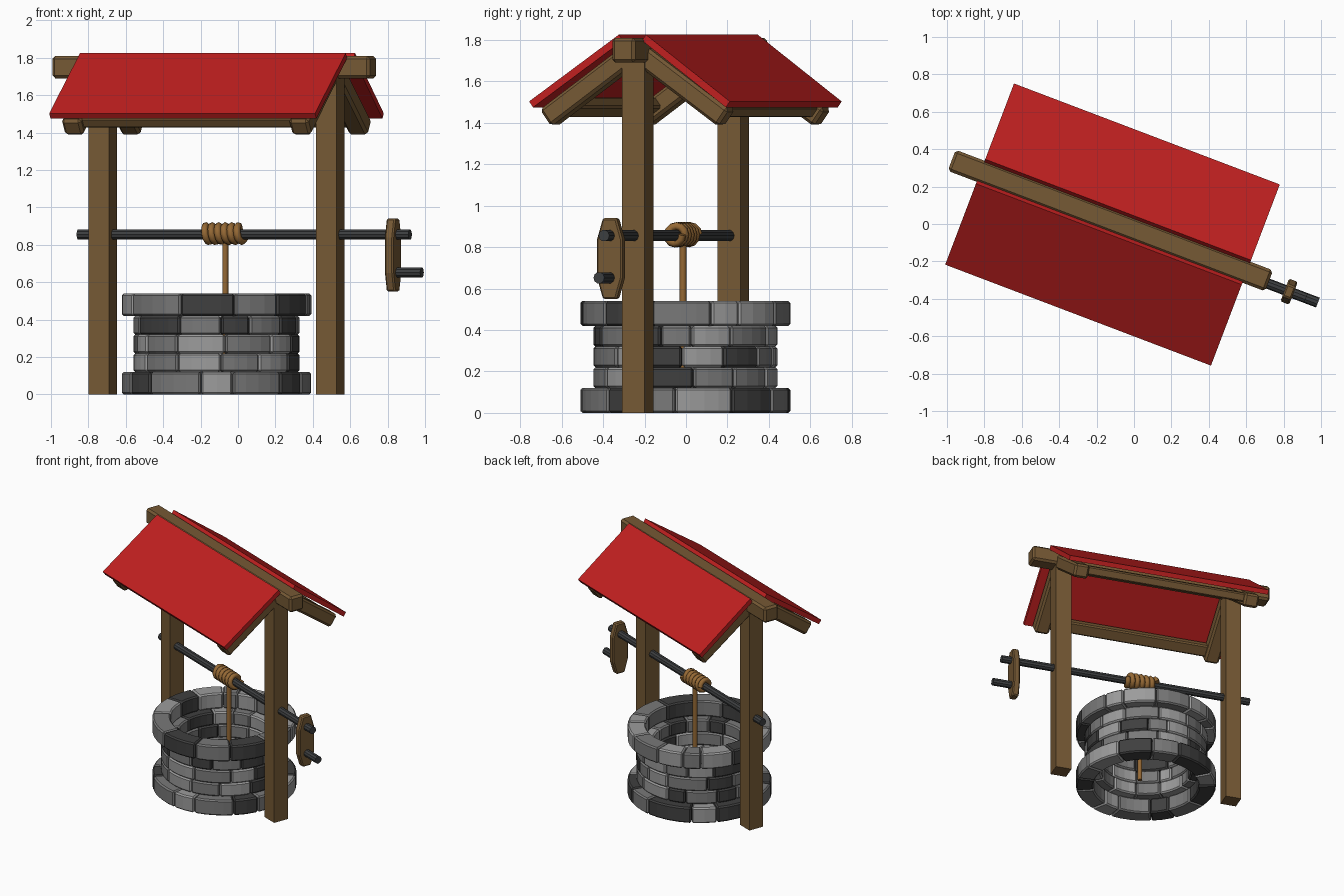
import bpy, bmesh, math, random
from mathutils import Matrix, Vector

if "Cube" in bpy.data.objects:
    bpy.data.objects.remove(bpy.data.objects["Cube"])

random.seed(7)
# The whole well is turned about z and shifted, parts are built in a local frame
FRAME = Matrix.Translation((-0.115, -0.003, 0)) @ Matrix.Rotation(math.radians(-20.8), 4, 'Z')


def material(name, rgb):
    m = bpy.data.materials.new(name)
    m.diffuse_color = (*rgb, 1)
    m.use_nodes = True
    m.node_tree.nodes["Principled BSDF"].inputs["Base Color"].default_value = m.diffuse_color
    return m


WOOD = material("wood", (0.18, 0.10, 0.035))
RED = material("red_roof", (0.53, 0.014, 0.014))
ROPE = material("rope", (0.30, 0.14, 0.035))
IRON = material("iron", (0.045, 0.048, 0.05))
STONES = [material("stone_dark", (0.05, 0.05, 0.05)),
          material("stone_mid", (0.19, 0.19, 0.19)),
          material("stone_light", (0.33, 0.33, 0.33))]


def finish(name, bm, mat, matrix=Matrix(), bevel=0):
    bmesh.ops.recalc_face_normals(bm, faces=bm.faces)
    me = bpy.data.meshes.new(name)
    bm.to_mesh(me)
    bm.free()
    ob = bpy.data.objects.new(name, me)
    bpy.context.collection.objects.link(ob)
    me.materials.append(mat)
    ob.matrix_world = FRAME @ matrix
    if bevel:
        b = ob.modifiers.new("bevel", 'BEVEL')
        b.width, b.segments, b.limit_method = bevel, 1, 'ANGLE'
        b.angle_limit = math.radians(40)
    return ob


def box(name, size, loc, mat, tilt=0, bevel=0):
    bm = bmesh.new()
    bmesh.ops.create_cube(bm, size=1)
    bmesh.ops.scale(bm, vec=size, verts=bm.verts)
    return finish(name, bm, mat, Matrix.Translation(loc) @ Matrix.Rotation(tilt, 4, 'X'), bevel)


def prism_x(name, profile, x0, x1, mat, bevel=0):
    """Extrude a (y, z) profile along local x."""
    bm = bmesh.new()
    face = bm.faces.new([bm.verts.new((x0, y, z)) for y, z in profile])
    ext = bmesh.ops.extrude_face_region(bm, geom=[face])
    bmesh.ops.translate(bm, vec=(x1 - x0, 0, 0),
                        verts=[v for v in ext["geom"] if isinstance(v, bmesh.types.BMVert)])
    return finish(name, bm, mat, bevel=bevel)


def rod_x(name, x0, x1, z, r, mat, sides=10):
    ring = [(r * math.cos(i * math.tau / sides), z + r * math.sin(i * math.tau / sides))
            for i in range(sides)]
    return prism_x(name, ring, x0, x1, mat)


def stone(name, a0, a1, r0, r1, z0, z1, mat):
    """Curved block between two angles."""
    n = max(2, round((a1 - a0) / math.radians(9)))
    bm = bmesh.new()
    rows = []
    for i in range(n + 1):
        a = a0 + (a1 - a0) * i / n
        rows.append([bm.verts.new((r * math.cos(a), r * math.sin(a), z))
                     for r, z in ((r0, z0), (r1, z0), (r1, z1), (r0, z1))])
    for p, q in zip(rows, rows[1:]):
        for k in range(4):
            bm.faces.new((p[k], p[(k + 1) % 4], q[(k + 1) % 4], q[k]))
    bm.faces.new(rows[0])
    bm.faces.new(rows[-1])
    finish(name, bm, mat, bevel=0.01)


# Stone wall: five courses, wider at foot and rim
courses = [(0.00, 0.12, 0.38, 0.507), (0.12, 0.22, 0.325, 0.445), (0.22, 0.32, 0.325, 0.445),
           (0.32, 0.42, 0.325, 0.445), (0.42, 0.54, 0.38, 0.507)]
for c, (z0, z1, r0, r1) in enumerate(courses):
    widths = [random.uniform(0.5, 1.4) for _ in range(13)]
    scale = math.tau / sum(widths)
    a, last = random.uniform(0, 1), -1
    for i, w in enumerate(widths):
        shade = random.choice([s for s in range(3) if s != last])
        last = shade
        stone(f"wall_stone_{c}_{i}", a + 0.004, a + w * scale - 0.004, r0, r1, z0, z1, STONES[shade])
        a += w * scale

# Posts and ridge beam
for side, x in (("left", -0.65), ("right", 0.65)):
    box(f"{side}_post", (0.118, 0.118, 1.72), (x, 0, 0.86), WOOD)
box("ridge_beam", (1.815, 0.12, 0.12), (-0.018, 0.016, 1.75), WOOD, bevel=0.015)

# Roof: panel, eave purlin and two rafters on each slope
PITCH = math.radians(35.5)
down = Vector((math.cos(PITCH), -math.sin(PITCH)))
inward = Vector((-math.sin(PITCH), -math.cos(PITCH)))
for side, s, top_y in (("front", -1, 0.055), ("back", 1, 0.085)):
    top, eave = Vector((top_y, 1.825)), Vector((0.518, 1.503))
    panel = [top, eave, eave + inward * 0.035, top + inward * 0.035]
    prism_x(f"{side}_roof_panel", [(s * p.x, p.y) for p in panel], -0.76, 0.76, RED)
    foot = Vector((0.488, 1.464))
    head = foot - down * 0.575
    rafter = [head, foot, foot + inward * 0.1, head + inward * 0.1]
    for end, x in (("left", -0.65), ("right", 0.65)):
        prism_x(f"{side}_{end}_rafter", [(s * p.x, p.y) for p in rafter],
                x - 0.055, x + 0.055, WOOD, bevel=0.015)
    box(f"{side}_purlin", (1.24, 0.09, 0.065), (0, s * 0.405, 1.475), WOOD, tilt=-s * PITCH, bevel=0.01)

# Axle, crank plank and handle
rod_x("axle", -0.79, 1.107, 0.855, 0.028, IRON)
crank = [(-0.035, 0.55), (0.035, 0.55), (0.065, 0.65), (0.065, 0.84),
         (0.035, 0.94), (-0.035, 0.94), (-0.065, 0.84), (-0.065, 0.65)]
prism_x("crank_plank", crank, 0.985, 1.035, WOOD, bevel=0.008)
rod_x("crank_handle", 1.0, 1.175, 0.652, 0.028, IRON)


def rope(name, points, radius):
    cu = bpy.data.curves.new(name, 'CURVE')
    cu.dimensions, cu.bevel_depth, cu.bevel_resolution, cu.use_fill_caps = '3D', radius, 1, True
    sp = cu.splines.new('POLY')
    sp.points.add(len(points) - 1)
    for p, co in zip(sp.points, points):
        p.co = (*co, 1)
    cu.materials.append(ROPE)
    ob = bpy.data.objects.new(name, cu)
    bpy.context.collection.objects.link(ob)
    ob.matrix_world = FRAME


# Rope wound round the axle and its hanging length
turns, steps = 6, 12
coil = [(-0.07 + 0.222 * i / (turns * steps),
         0.042 * math.cos(math.tau * i / steps),
         0.86 + 0.042 * math.sin(math.tau * i / steps)) for i in range(turns * steps + 1)]
rope("rope_coil", coil, 0.02)
rope("hanging_rope", [(0.048, 0.006, 0.83), (0.048, 0.006, 0.04)], 0.017)
